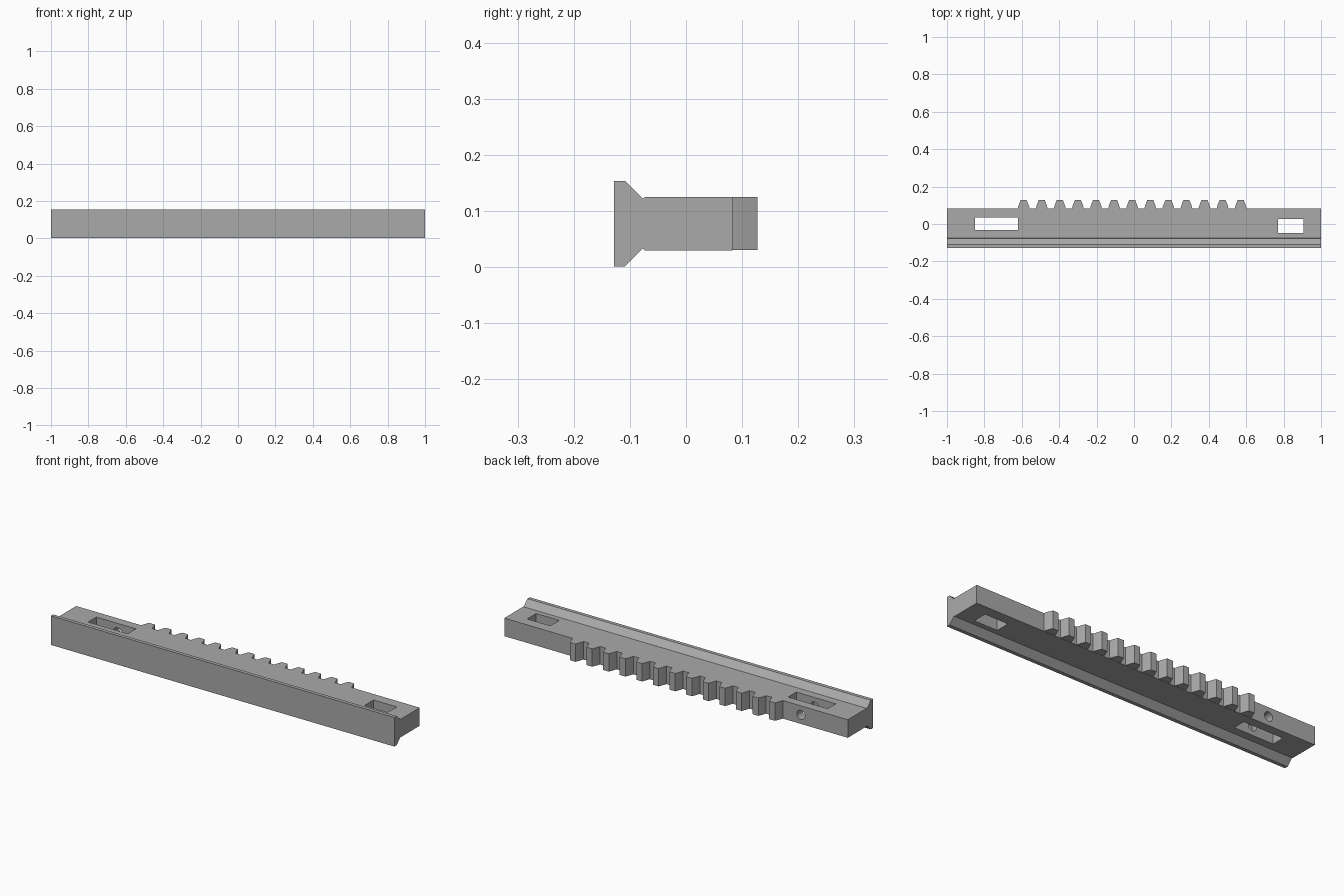
import bpy, bmesh
from math import pi
from mathutils import Matrix, Vector

cube = bpy.data.objects.get("Cube")
if cube:
    bpy.data.objects.remove(cube, do_unlink=True)

GREY = (0.4, 0.4, 0.4, 1)
steel = bpy.data.materials.new("plain grey")
steel.use_nodes = True
steel.diffuse_color = GREY
steel.node_tree.nodes["Principled BSDF"].inputs["Base Color"].default_value = GREY

BACK, LOW, HIGH, MID = 0.083, 0.031, 0.125, 0.0775


def make_object(name, bm):
    bmesh.ops.recalc_face_normals(bm, faces=bm.faces)
    mesh = bpy.data.meshes.new(name)
    bm.to_mesh(mesh)
    bm.free()
    mesh.materials.append(steel)
    obj = bpy.data.objects.new(name, mesh)
    bpy.context.collection.objects.link(obj)
    return obj


def extrude_outline(bm, points, offset):
    face = bm.faces.new([bm.verts.new(p) for p in points])
    new = bmesh.ops.extrude_face_region(bm, geom=[face])["geom"]
    verts = [v for v in new if isinstance(v, bmesh.types.BMVert)]
    bmesh.ops.translate(bm, verts=verts, vec=Vector(offset))


def box(name, x0, x1, y0, y1, z0, z1):
    bm = bmesh.new()
    outline = [(x0, y0, z0), (x1, y0, z0), (x1, y1, z0), (x0, y1, z0)]
    extrude_outline(bm, outline, (0, 0, z1 - z0))
    return make_object(name, bm)


def cut(target, cutter):
    cutter.hide_render = True
    mod = target.modifiers.new("cut", "BOOLEAN")
    mod.operation = "DIFFERENCE"
    mod.solver = "EXACT"
    mod.object = cutter
    bpy.context.view_layer.objects.active = target
    bpy.ops.object.modifier_apply(modifier=mod.name)
    bpy.data.objects.remove(cutter, do_unlink=True)


# Bar with a flared front rail, mirrored about its middle height
upper = [(BACK, HIGH), (-0.074, HIGH), (-0.077, 0.122), (-0.109, 0.154), (-0.128, 0.154)]
profile = upper + [(y, 2 * MID - z) for y, z in reversed(upper)]
low = min(z for y, z in profile)
bm = bmesh.new()
extrude_outline(bm, [(-1, y, z) for y, z in profile], (2, 0, 0))
bar = make_object("rack_bar", bm)

# Slots through the bar, from top to bottom
cut(bar, box("long_slot_cutter", -0.85, -0.62, -0.032, 0.036, -0.1, 0.3))
cut(bar, box("short_slot_cutter", 0.77, 0.905, -0.047, 0.028, -0.1, 0.3))

# Blind round hole drilled from the back across the long slot
bm = bmesh.new()
turn = Matrix.Translation((-0.727, 0.025, MID)) @ Matrix.Rotation(pi / 2, 4, "X")
bmesh.ops.create_cone(bm, cap_ends=True, segments=32, radius1=0.024, radius2=0.024,
                      depth=0.17, matrix=turn)
cut(bar, make_object("drill_cutter", bm))

# Row of teeth along the back
bm = bmesh.new()
half = [(0.032, BACK - 0.002), (0.032, BACK), (0.026, 0.103), (0.0165, 0.127)]
tooth = half + [(-x, y) for x, y in reversed(half)]
for i in range(13):
    centre = -0.59 + i * 0.0967
    extrude_outline(bm, [(centre + x, y, LOW - 0.001 + 0.001) for x, y in tooth],
                    (0, 0, HIGH - LOW))
teeth = make_object("rack_teeth", bm)

# Crisp edges, smooth drilled wall
for obj in (bar, teeth):
    bpy.ops.object.select_all(action="DESELECT")
    obj.select_set(True)
    bpy.context.view_layer.objects.active = obj
    bpy.ops.object.shade_smooth_by_angle(angle=pi / 12)
